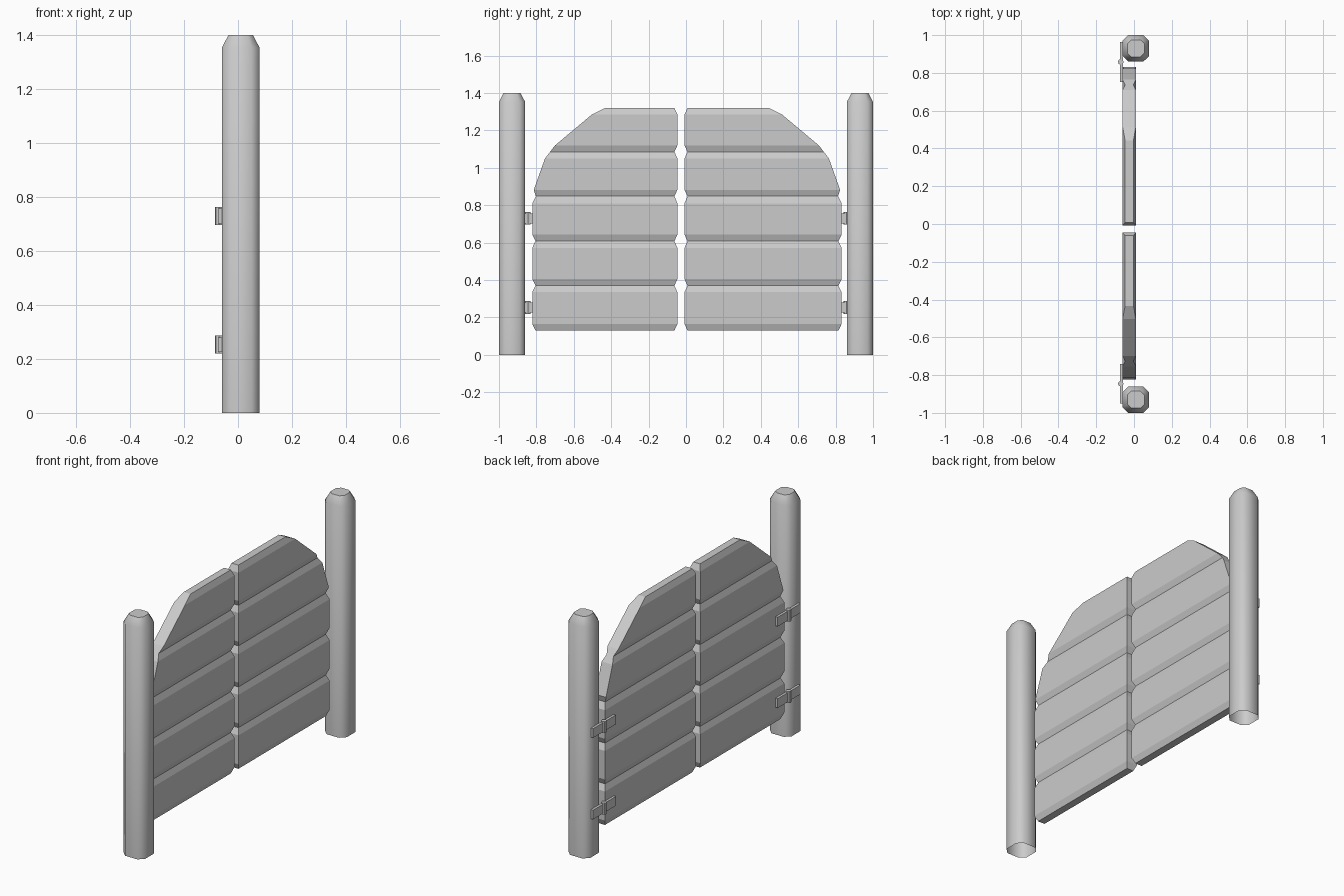
import bpy, bmesh
from math import radians

if "Cube" in bpy.data.objects:
    bpy.data.objects.remove(bpy.data.objects["Cube"])


def loft(name, rings, cap_bottom=True, angle=None):
    """Skin a stack of equal-length point rings into one object."""
    bm = bmesh.new()
    rows = [[bm.verts.new(p) for p in ring] for ring in rings]
    n = len(rows[0])
    for a, b in zip(rows, rows[1:]):
        for i in range(n):
            j = (i + 1) % n
            bm.faces.new((a[i], a[j], b[j], b[i]))
    bm.faces.new(rows[-1])
    if cap_bottom:
        bm.faces.new(rows[0][::-1])
        bmesh.ops.recalc_face_normals(bm, faces=bm.faces)
    mesh = bpy.data.meshes.new(name)
    bm.to_mesh(mesh)
    bm.free()
    ob = bpy.data.objects.new(name, mesh)
    bpy.context.collection.objects.link(ob)
    if angle:
        bpy.ops.object.select_all(action='DESELECT')
        bpy.context.view_layer.objects.active = ob
        ob.select_set(True)
        bpy.ops.object.shade_smooth_by_angle(angle=radians(angle))
    return ob


def octagon(cx, cy, z, h, c):
    """Square of half-width h with corners cut by c."""
    k = h - c
    pts = [(h, -k), (h, k), (k, h), (-k, h), (-h, k), (-h, -k), (-k, -h), (k, -h)]
    return [(cx + x, cy + y, z) for x, y in pts]


# Posts: chamfered, open underneath, tapered at the top
for label, y in (("left", -0.93), ("right", 0.93)):
    loft(label + "_post", [octagon(0.01, y, 0, 0.07, 0.03),
                           octagon(0.01, y, 1.352, 0.07, 0.03),
                           octagon(0.01, y, 1.4, 0.045, 0.02)],
         cap_bottom=False, angle=50)

# Door leaves: (height, outer edge, 1 where the board edge is bevelled in)
PROFILE = [(0.13, 0.805, 1), (0.165, 0.822, 0), (0.335, 0.822, 0),
           (0.37, 0.805, 1), (0.405, 0.822, 0), (0.572, 0.822, 0),
           (0.608, 0.805, 1), (0.643, 0.822, 0), (0.81, 0.822, 0),
           (0.848, 0.803, 1), (0.882, 0.814, 0), (1.05, 0.754, 0),
           (1.085, 0.727, 1), (1.12, 0.70, 0), (1.285, 0.503, 0),
           (1.32, 0.433, 1)]


def door(name, side, shift, inner):
    rings = []
    for z, outer, cut in PROFILE:
        x0, x1 = -0.06 + 0.013 * cut, 0.01 - 0.013 * cut
        yo = side * outer + shift
        yi = inner + side * 0.016 * cut
        rings.append([(x0, yi, z), (x1, yi, z), (x1, yo, z), (x0, yo, z)])
    loft(name, rings)


door("left_door", -1, 0.0, -0.046)
door("right_door", 1, 0.01, -0.008)


# Hinges: flat strap with an upright pin
def hinge(name, y, z):
    bpy.ops.mesh.primitive_cube_add(size=1, location=(-0.0665, y, z))
    strap = bpy.context.object
    strap.name = name + "_strap"
    strap.scale = (0.015, 0.21, 0.054)
    bpy.ops.mesh.primitive_cylinder_add(vertices=8, radius=0.015, depth=0.067,
                                        location=(-0.07, y, z))
    bpy.context.object.name = name + "_pin"


for label, y in (("left", -0.846), ("right", 0.858)):
    for level, z in (("lower", 0.253), ("upper", 0.729)):
        hinge(f"{label}_{level}_hinge", y, z)
